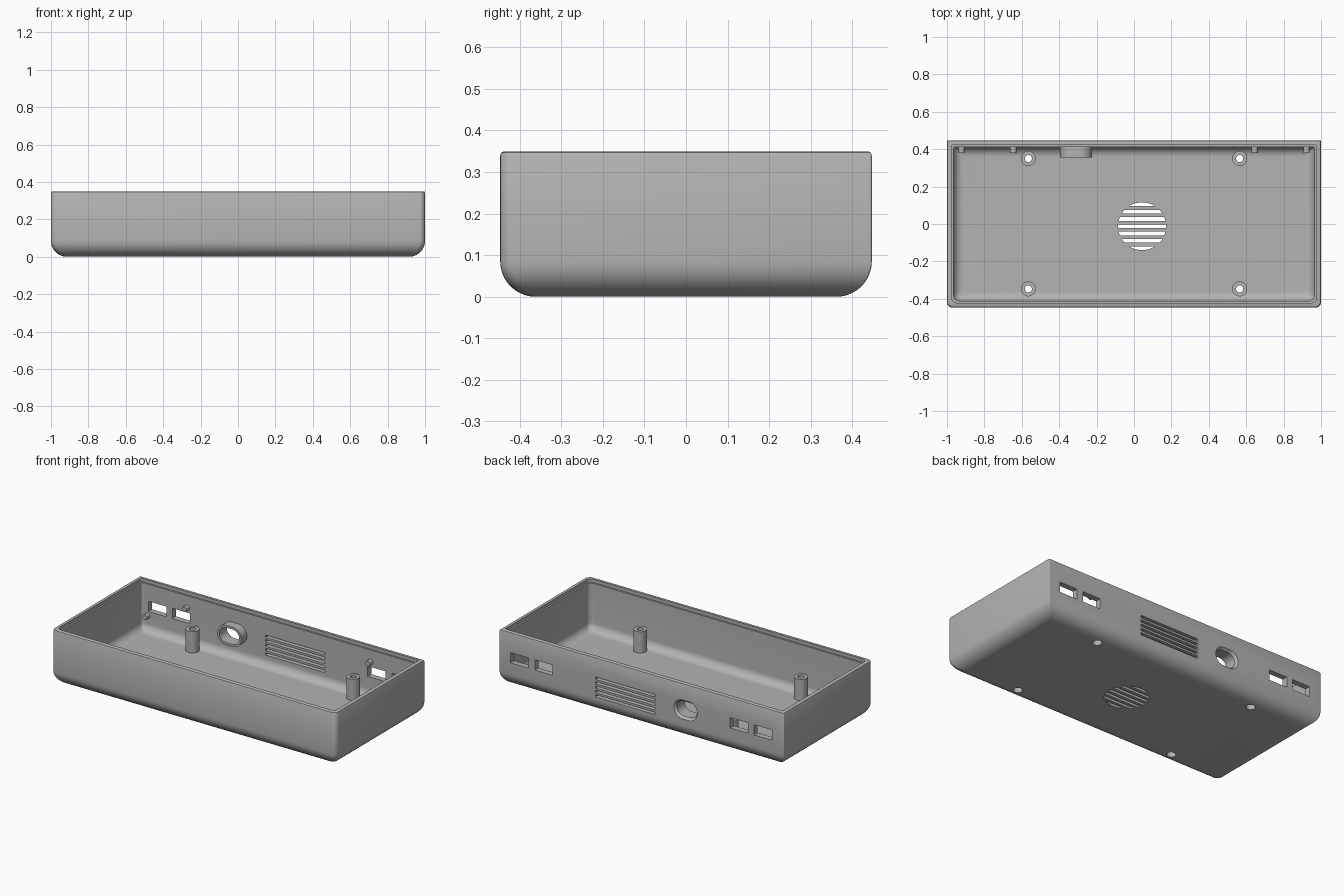
import bpy, bmesh
from math import sin, cos, pi, sqrt, radians

cube = bpy.data.objects.get("Cube")
if cube:
    bpy.data.objects.remove(cube, do_unlink=True)

grey = bpy.data.materials.new("grey_plastic")
grey.use_nodes = True
grey.diffuse_color = (0.45, 0.45, 0.45, 1)
bsdf = next(n for n in grey.node_tree.nodes if n.type == "BSDF_PRINCIPLED")
bsdf.inputs["Base Color"].default_value = (0.45, 0.45, 0.45, 1)

HALF_X, HALF_Y, HEIGHT = 1.0, 0.447, 0.35
WALL, FLOOR = 0.036, 0.03


def loft(bm, rings, closed=False):
    """Skin equal-length rings; cap the ends, or join them into a tube wall."""
    rows = [[bm.verts.new(p) for p in ring] for ring in rings]
    pairs = list(zip(rows, rows[1:]))
    if closed:
        pairs.append((rows[-1], rows[0]))
    else:
        bm.faces.new(rows[0])
        bm.faces.new(rows[-1])
    for a, b in pairs:
        for i in range(len(a)):
            j = (i + 1) % len(a)
            bm.faces.new((a[i], a[j], b[j], b[i]))


def finish(bm, name):
    bmesh.ops.recalc_face_normals(bm, faces=bm.faces)
    mesh = bpy.data.meshes.new(name)
    bm.to_mesh(mesh)
    bm.free()
    mesh.materials.append(grey)
    obj = bpy.data.objects.new(name, mesh)
    bpy.context.collection.objects.link(obj)
    return obj


def activate(obj):
    bpy.ops.object.select_all(action="DESELECT")
    obj.select_set(True)
    bpy.context.view_layer.objects.active = obj


def smooth(obj):
    activate(obj)
    bpy.ops.object.shade_smooth_by_angle(angle=radians(35))


def case_ring(inset, z, front_r=0.03, back_r=0.005, steps=6):
    """Plan outline: rounded front corners, nearly square back corners."""
    hx, hy = HALF_X - inset, HALF_Y - inset
    corners = [(1, 1, back_r, 0), (-1, 1, back_r, 1),
               (-1, -1, front_r, 2), (1, -1, front_r, 3)]
    pts = []
    for sx, sy, r, quarter in corners:
        for i in range(steps + 1):
            a = (quarter + i / steps) * pi / 2
            pts.append((sx * (hx - r) + r * cos(a), sy * (hy - r) + r * sin(a), z))
    return pts


def circle(x, y, z, r, n=32):
    return [(x + r * cos(2 * pi * i / n), y + r * sin(2 * pi * i / n), z)
            for i in range(n)]


def stadium(x, y, z, w, h, n=16):
    """Upright oval slot outline facing along y."""
    r = h / 2
    pts = []
    for side, start in ((1, -pi / 2), (-1, pi / 2)):
        for i in range(n + 1):
            a = start + pi * i / n
            pts.append((x + side * (w / 2 - r) + r * cos(a), y, z + r * sin(a)))
    return pts


def wall_cut(bm, x, z, w, h):
    """Rectangular cutter through the back wall."""
    loft(bm, [[(x + sx * w / 2, y, z + sz * h / 2)
               for sx, sz in ((-1, -1), (1, -1), (1, 1), (-1, 1))]
              for y in (0.37, 0.5)])


# Open tray: one profile swept from the bottom, over the rim, down to the floor
def fillet(inset, z, r, steps=10):
    return [(inset + r * (1 - sin(a)), z + r * (1 - cos(a)))
            for a in (i / steps * pi / 2 for i in range(steps + 1))]


profile = fillet(0, 0, 0.085)
profile += [(0, 0.34), (0.003, 0.347), (0.01, HEIGHT)]
profile += [(0.025, HEIGHT), (0.025, 0.33), (WALL, 0.33)]
profile += reversed(fillet(WALL, FLOOR, 0.05))
bm = bmesh.new()
loft(bm, [case_ring(d, z) for d, z in profile])
tray = finish(bm, "tray_case")

# Cutters
POSTS = [(sx * 0.565, y) for sx in (-1, 1) for y in (-0.347, 0.35)]
OVAL_X, OVAL_Z = -0.31, 0.185
bm = bmesh.new()
for x in (-0.855, -0.687, 0.687, 0.857):        # port windows
    wall_cut(bm, x, 0.19, 0.126, 0.065)
for k in range(5):                              # back vent slots
    wall_cut(bm, 0.115, 0.108 + k * 0.028, 0.42, 0.015)
loft(bm, [stadium(OVAL_X, y, OVAL_Z, 0.14 + g, 0.095 + g)   # oval socket
          for y, g in ((0.37, 0), (0.432, 0), (0.447, 0.025), (0.46, 0.047))])
for x, y in POSTS:                              # screw holes
    loft(bm, [circle(x, y, z, 0.027) for z in (-0.05, 0.1)])
GX, GY, GR = 0.043, -0.012, 0.128
for k in range(-3, 4):                          # round floor grille
    ys = [k * 0.039 + 0.01 * t for t in (-1, -0.5, 0, 0.5, 1)]
    half = [(sqrt(max(GR * GR - y * y, 0)), y) for y in ys]
    outline = half + [(-x, y) for x, y in reversed(half)]
    loft(bm, [[(GX + x, GY + y, z) for x, y in outline] for z in (-0.05, 0.1)])
cutter = finish(bm, "cutter")
cutter.hide_render = True

mod = tray.modifiers.new("openings", "BOOLEAN")
mod.operation = "DIFFERENCE"
mod.solver = "EXACT"
mod.object = cutter
activate(tray)
bpy.ops.object.modifier_apply(modifier=mod.name)
bpy.data.objects.remove(cutter, do_unlink=True)
smooth(tray)

# Hollow screw posts, wider bore below for the screw head
for i, (x, y) in enumerate(POSTS):
    bm = bmesh.new()
    section = [(0.04, 0.027), (0.04, 0.165), (0.019, 0.165),
               (0.019, 0.1), (0.028, 0.1), (0.028, 0.027)]
    loft(bm, [circle(x, y, z, r) for r, z in section], closed=True)
    smooth(finish(bm, f"screw_post_{i + 1}"))

# Oval collar inside the back wall
bm = bmesh.new()
loft(bm, [stadium(OVAL_X, y, OVAL_Z, 0.14 + g, 0.095 + g)
          for y, g in ((0.355, 0.03), (0.415, 0.03), (0.415, 0), (0.355, 0))],
     closed=True)
smooth(finish(bm, "oval_collar"))

# Locating pegs beside the port windows
for side, s in (("right", -1), ("left", 1)):
    for place, x, z in (("outer", 0.922, 0.13), ("inner", 0.645, 0.255)):
        bm = bmesh.new()
        loft(bm, [[(px, y, z + py) for px, py, _ in circle(s * x, 0, 0, 0.017, 20)]
                  for y in (0.38, 0.415)])
        smooth(finish(bm, f"{side}_{place}_peg"))
